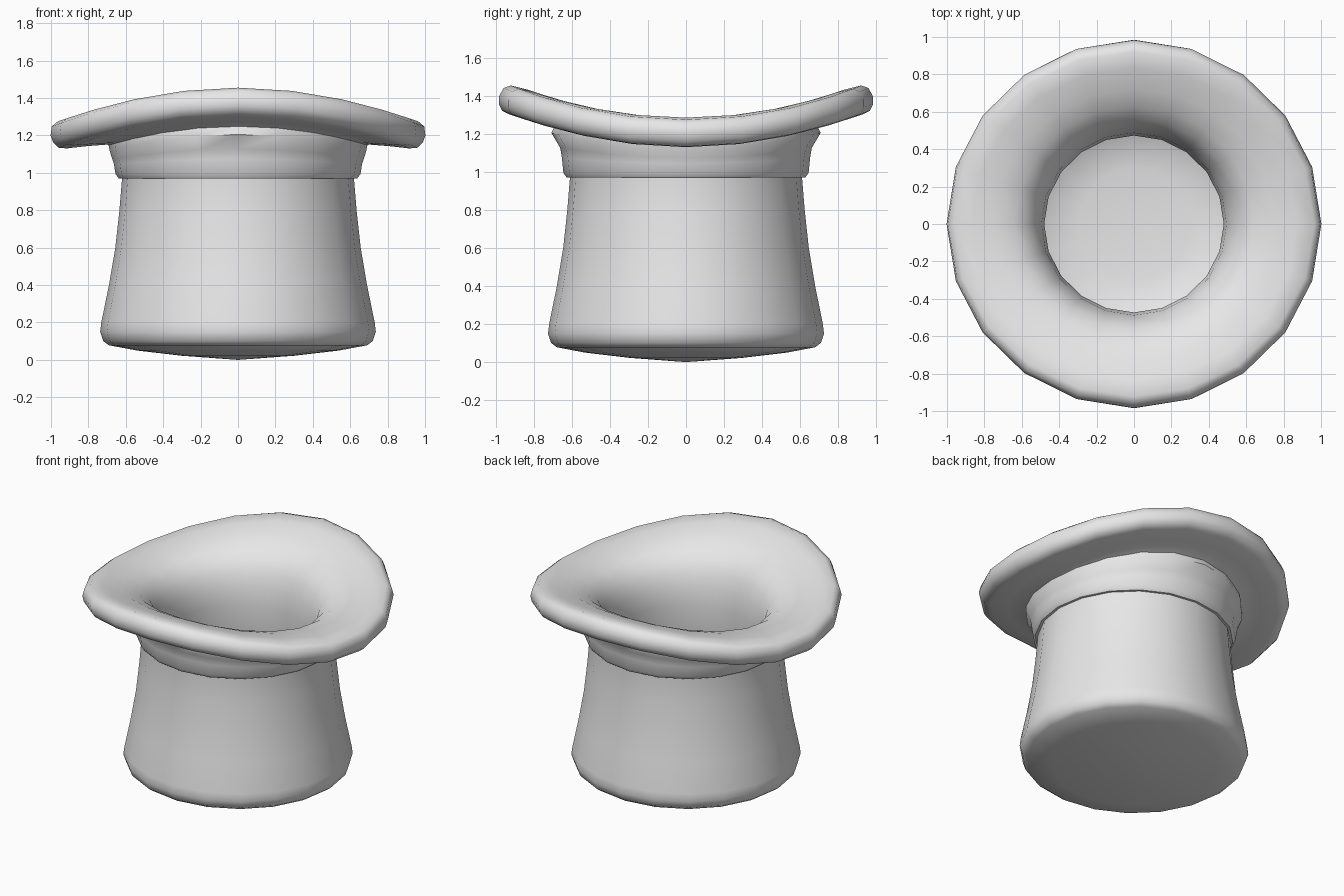
import bpy, bmesh, math

SIDES = 20
BEND = 0.1      # how strongly the brim curls up at front and back
MID = 1.29      # middle height of the brim

if "Cube" in bpy.data.objects:
    bpy.data.objects.remove(bpy.data.objects["Cube"], do_unlink=True)

grey = bpy.data.materials.new("grey_felt")
grey.use_nodes = True
grey.diffuse_color = (0.8, 0.8, 0.8, 1)
grey.node_tree.nodes["Principled BSDF"].inputs["Base Color"].default_value = (0.8, 0.8, 0.8, 1)


def saddle(r, z, angle):
    """Place a profile point on its ring, curling the upper part like a saddle."""
    t = min(max((z - 0.97) / 0.23, 0), 1)
    curl = -BEND * math.cos(2 * angle) * t * t * (3 - 2 * t)
    reach = r - 2 * curl * r * (z - MID) if r > 0.7 else r
    return (reach * math.cos(angle), 0.985 * reach * math.sin(angle), z + curl * r * r)


def lathe(name, profile, closed=False):
    bm = bmesh.new()
    rings = [[bm.verts.new(saddle(r, z, math.tau * i / SIDES)) for i in range(SIDES)]
             for r, z in profile]
    pairs = list(zip(rings, rings[1:]))
    if closed:
        pairs.append((rings[-1], rings[0]))
    for low, high in pairs:
        for i in range(SIDES):
            j = (i + 1) % SIDES
            bm.faces.new((low[i], low[j], high[j], high[i]))
    bmesh.ops.remove_doubles(bm, verts=bm.verts, dist=0.0005)
    bmesh.ops.recalc_face_normals(bm, faces=bm.faces)
    mesh = bpy.data.meshes.new(name)
    bm.to_mesh(mesh)
    bm.free()
    mesh.materials.append(grey)
    obj = bpy.data.objects.new(name, mesh)
    bpy.context.collection.objects.link(obj)
    bpy.ops.object.select_all(action="DESELECT")
    obj.select_set(True)
    bpy.context.view_layer.objects.active = obj
    bpy.ops.object.shade_smooth_by_angle(angle=math.radians(50))
    return obj


# Hat shell: domed crown, outer wall, brim, then the inside down to the floor
crown = [(0, 0), (0.3, 0.022), (0.54, 0.05), (0.69, 0.078), (0.72, 0.1), (0.737, 0.15), (0.731, 0.2)]
outer_wall = [(0.69, 0.4), (0.656, 0.6), (0.634, 0.8), (0.62, 0.97), (0.63, 1.1), (0.65, 1.17)]
brim = [(0.7, 1.2), (0.82, 1.21), (0.93, 1.217), (0.97, 1.228), (0.994, 1.26), (1.0, 1.3),
        (0.985, 1.345), (0.95, 1.365), (0.86, 1.36), (0.74, 1.34), (0.64, 1.305), (0.57, 1.25)]
inner_wall = [(0.525, 1.18), (0.495, 1.09), (0.48, 0.97), (0.492, 0.8), (0.515, 0.6), (0.55, 0.4), (0.59, 0.23)]
floor = [(0.56, 0.19), (0.3, 0.16), (0, 0.14)]
lathe("hat_shell", crown + outer_wall + brim + inner_wall + floor)

# Ribbon band under the brim
lathe("hat_band", [(0.6, 0.97), (0.637, 0.97), (0.655, 0.995), (0.663, 1.06), (0.672, 1.1),
                   (0.702, 1.16), (0.695, 1.21), (0.6, 1.21)], closed=True)
